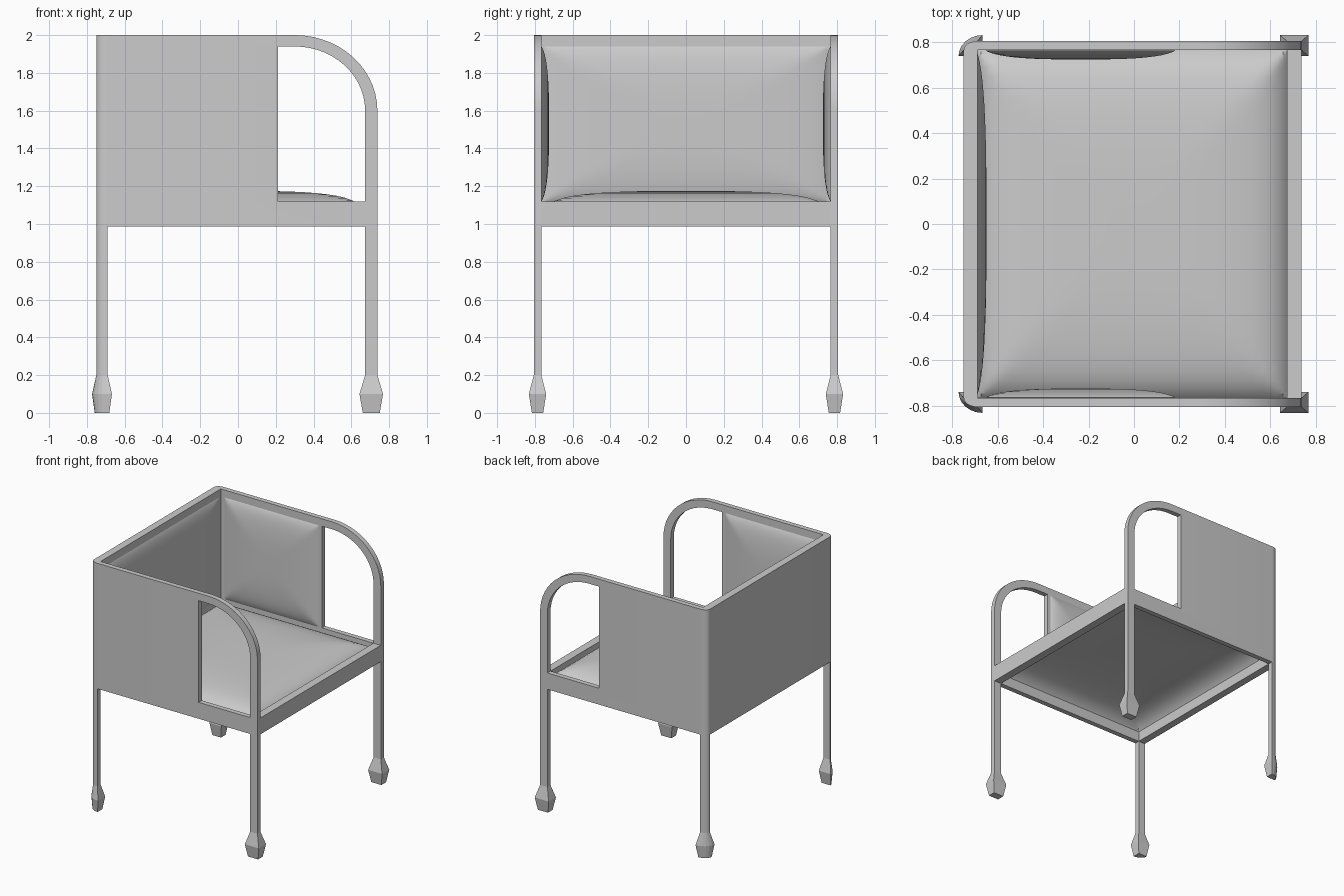
import bpy, bmesh, math
from mathutils import Vector

if "Cube" in bpy.data.objects:
    bpy.data.objects.remove(bpy.data.objects["Cube"])


def smooth_by_angle(ob):
    activate(ob)
    bpy.ops.object.shade_smooth_by_angle(angle=math.radians(30))


def activate(ob):
    bpy.ops.object.select_all(action='DESELECT')
    ob.select_set(True)
    bpy.context.view_layer.objects.active = ob


def add_mesh(name, bm, smooth=True):
    me = bpy.data.meshes.new(name)
    bm.to_mesh(me)
    bm.free()
    ob = bpy.data.objects.new(name, me)
    bpy.context.collection.objects.link(ob)
    if smooth:
        smooth_by_angle(ob)
    return ob


def loft(name, rings, smooth=True):
    """Closed solid through rings of 3D points."""
    bm = bmesh.new()
    vs = [[bm.verts.new(p) for p in r] for r in rings]
    n = len(rings[0])
    for a, b in zip(vs, vs[1:]):
        for i in range(n):
            j = (i + 1) % n
            bm.faces.new((a[i], a[j], b[j], b[i]))
    bm.faces.new(vs[0])
    bm.faces.new(vs[-1])
    bmesh.ops.recalc_face_normals(bm, faces=bm.faces)
    return add_mesh(name, bm, smooth)


def arc(cx, cy, rx, ry, a0, a1, n):
    return [(cx + rx * math.cos(math.radians(a0 + (a1 - a0) * i / n)),
             cy + ry * math.sin(math.radians(a0 + (a1 - a0) * i / n))) for i in range(n + 1)]


def plan(pts, z):
    return [(x, y, z) for x, y in pts]


def side(pts, y):
    return [(x, y, z) for x, z in pts]


def scaled(pts, c, sx, sy, z):
    return [(c[0] + (x - c[0]) * sx, c[1] + (y - c[1]) * sy, z) for x, y in pts]


def boolean(ob, cutter, op):
    m = ob.modifiers.new(op, 'BOOLEAN')
    m.operation, m.object, m.solver = op, cutter, 'EXACT'
    activate(ob)
    bpy.ops.object.modifier_apply(modifier=m.name)
    bpy.data.objects.remove(cutter)


XB, XI, XL, XF = -0.75, -0.69, 0.673, 0.738     # back, inner back, front leg
YI, YO, ZB, ZS = 0.766, 0.806, 0.988, 1.12      # walls, rail bottom and top

# U-shaped wall seen from above, with rounded back corners
u_plan = ([(0.8, YO)] + arc(XI, YI, 0.06, 0.04, 90, 180, 6)
          + arc(XI, -YI, 0.06, 0.04, 180, 270, 6)
          + [(0.8, -YO), (0.8, -YI), (XI, -YI), (XI, YI), (0.8, YI)])
frame = loft("body_frame", [plan(u_plan, 0), plan(u_plan, 2.1)], False)

# Side silhouette with the round arm and the front legs
outline = ([(-0.8, ZB), (-0.8, 2.0)] + arc(0.3, 1.6, XF - 0.3, 0.4, 90, 0, 14)
           + [(XF, 0.2), (XL, 0.2), (XL, ZB)])
boolean(frame, loft("outline_cutter", [side(outline, -1), side(outline, 1)], False), 'INTERSECT')

# Open window under the arm
window = [(0.213, ZS), (0.213, 1.94)] + arc(0.3, 1.6, XL - 0.3, 0.34, 90, 0, 14) + [(XL, ZS)]
boolean(frame, loft("window_cutter", [side(window, -1), side(window, 1)], False), 'DIFFERENCE')
smooth_by_angle(frame)

# Front seat rail
rail = [(XL, -YI), (XF, -YI), (XF, YI), (XL, YI)]
loft("front_rail", [plan(rail, ZB), plan(rail, ZS)], False)

# Back legs and the four tapered, faceted feet
for s, label in ((1, "left"), (-1, "right")):
    quarter = [(x, s * y) for x, y in arc(XI, YI, 0.06, 0.04, 90, 180, 6) + [(XI, YI)]]
    loft("back_leg_" + label, [plan(quarter, 0.2), plan(quarter, ZB)])
    square = [(XL, s * YI), (XF, s * YI), (XF, s * YO), (XL, s * YO)]
    for name, pts, cx, mid, low in (
            ("front_foot_", square, (XL + XF) / 2, (1.92, 2.3), (1.38, 1.5)),
            ("back_foot_", quarter, -0.72, (1.76, 2.3), (1.28, 1.5))):
        c = (cx, s * (YI + YO) / 2)
        loft(name + label, [scaled(pts, c, *low, 0), scaled(pts, c, *mid, 0.1), plan(pts, 0.2)], False)


def pillow(name, centre, u, v, normal, soft, edge, n=28):
    """Padded sheet folded at the diagonals: soft dome plus a steep step at the rim."""
    centre, u, v, normal = (Vector(a) for a in (centre, u, v, normal))
    bm = bmesh.new()
    t = [math.sin(math.pi * (i / n - 0.5)) for i in range(n + 1)]
    g = []
    for a in t:
        row = []
        for b in t:
            r = max(abs(a), abs(b))
            h = soft * (1 - r ** 3.3) + edge * (1 - r ** 14)
            row.append(bm.verts.new(centre + u * a + v * b + normal * h))
        g.append(row)
    for i in range(n):
        for j in range(n):
            bm.faces.new((g[i][j], g[i + 1][j], g[i + 1][j + 1], g[i][j + 1]))
    bm.normal_update()
    if sum((f.normal for f in bm.faces), Vector()).dot(normal) < 0:
        bmesh.ops.reverse_faces(bm, faces=bm.faces)
    return add_mesh(name, bm)


# Upholstery: sunk seat, back and side padding
pillow("seat", ((XI + XL) / 2, 0, 1.07), ((XL - XI) / 2, 0, 0), (0, YI, 0), (0, 0, 1), 0.055, 0.05)
pillow("back_cushion", (XI + 0.001, 0, 1.53), (0, 0.75, 0), (0, 0, 0.41), (1, 0, 0), 0.03, 0.009)
for s, label in ((1, "left"), (-1, "right")):
    pillow("side_cushion_" + label, (-0.235, s * (YI - 0.001), 1.53),
           (0.42, 0, 0), (0, 0, 0.41), (0, -s, 0), 0.03, 0.01)
